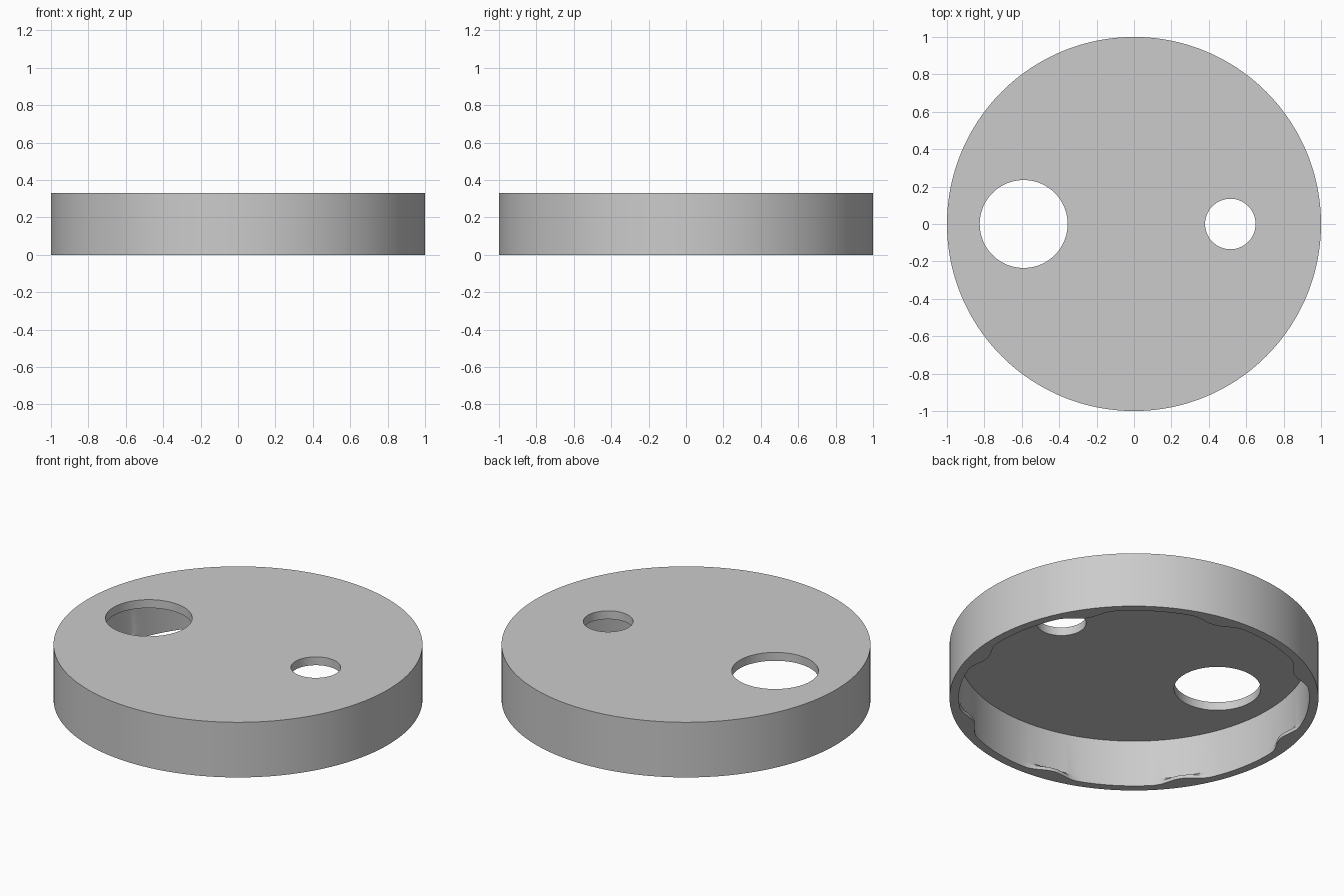
import bpy, bmesh, math

cube = bpy.data.objects.get("Cube")
if cube:
    bpy.data.objects.remove(cube, do_unlink=True)

SEGMENTS = 192
HEIGHT, CEILING = 0.33, 0.28
INNER = 0.95
BUMP_COUNT, BUMP_START = 8, math.radians(33.75)
BUMP_HALF, BUMP_DEPTH = math.radians(10), 0.045

grey = bpy.data.materials.new("light grey")
grey.use_nodes = True
colour = (0.6, 0.6, 0.6, 1)
grey.diffuse_color = colour
grey.node_tree.nodes["Principled BSDF"].inputs["Base Color"].default_value = colour


def bump(angle):
    """Inward swell of the snap ridges at this angle."""
    step = math.tau / BUMP_COUNT
    offset = (angle - BUMP_START + step / 2) % step - step / 2
    if abs(offset) >= BUMP_HALF:
        return 0
    return BUMP_DEPTH * math.cos(offset / BUMP_HALF * math.pi / 2) ** 2


def section(angle):
    """Wall section from the top rim, round the foot, to the ceiling."""
    tip = INNER - bump(angle)
    return [(1, HEIGHT), (1, 0), (tip, 0), (tip, 0.02),
            (INNER, 0.04), (INNER, CEILING)]


# Lid: a hollow cap with snap ridges inside its lower rim
bm = bmesh.new()
columns = []
for i in range(SEGMENTS):
    a = math.tau * i / SEGMENTS
    columns.append([bm.verts.new((r * math.cos(a), r * math.sin(a), z))
                    for r, z in section(a)])
for i, col in enumerate(columns):
    nxt = columns[(i + 1) % SEGMENTS]
    for k in range(len(col) - 1):
        bm.faces.new((col[k], col[k + 1], nxt[k + 1], nxt[k]))
bm.faces.new([c[0] for c in columns])
bm.faces.new([c[-1] for c in columns])
bmesh.ops.recalc_face_normals(bm, faces=bm.faces)
mesh = bpy.data.meshes.new("lid")
bm.to_mesh(mesh)
bm.free()
lid = bpy.data.objects.new("lid", mesh)
bpy.context.collection.objects.link(lid)
mesh.materials.append(grey)


# Round holes through the top
def cut_hole(name, x, radius):
    bpy.ops.mesh.primitive_cylinder_add(
        vertices=96, radius=radius, depth=0.2, location=(x, 0, HEIGHT))
    cutter = bpy.context.object
    cutter.name = name
    cutter.hide_render = True
    cutter.data.materials.append(grey)
    mod = lid.modifiers.new(name, 'BOOLEAN')
    mod.operation = 'DIFFERENCE'
    mod.solver = 'EXACT'
    mod.object = cutter
    bpy.ops.object.select_all(action='DESELECT')
    lid.select_set(True)
    bpy.context.view_layer.objects.active = lid
    bpy.ops.object.modifier_apply(modifier=name)
    bpy.data.objects.remove(cutter, do_unlink=True)


cut_hole("large_hole", -0.59, 0.235)
cut_hole("small_hole", 0.515, 0.135)

lid.select_set(True)
bpy.context.view_layer.objects.active = lid
bpy.ops.object.shade_smooth_by_angle(angle=math.radians(30))
